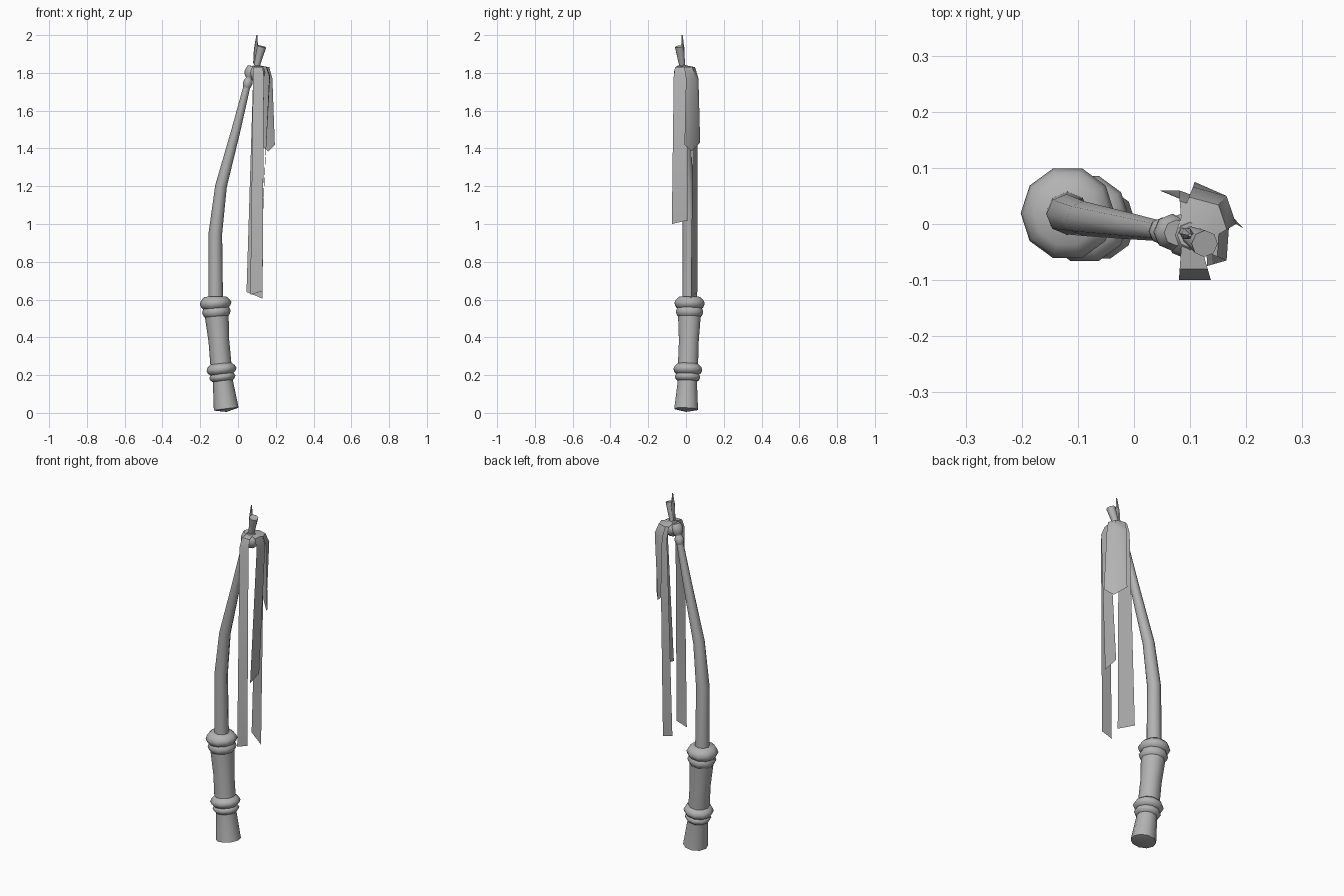
import bpy, bmesh
from math import cos, sin, pi, radians
from mathutils import Vector

cube = bpy.data.objects.get("Cube")
if cube:
    bpy.data.objects.remove(cube, do_unlink=True)

tone = (0.45, 0.45, 0.45, 1)
grey = bpy.data.materials.new("plain grey")
grey.use_nodes = True
grey.diffuse_color = tone
grey.node_tree.nodes["Principled BSDF"].inputs["Base Color"].default_value = tone

# Bent centre line of the whole whip, as x and height
SPINE = [(-0.06, 0), (-0.09, 0.25), (-0.12, 0.6), (-0.12, 0.95),
         (-0.09, 1.2), (-0.01, 1.5), (0.05, 1.74), (0.08, 1.85)]
KNOT = Vector((0.1, -0.02, 1.84))


def spine_point(height):
    """Point on the centre line, which also sways gently in depth."""
    for (x_low, low), (x_high, high) in zip(SPINE, SPINE[1:]):
        if height <= high:
            break
    x = x_low + (x_high - x_low) * (height - low) / (high - low)
    return Vector((x, 0.02 * sin(2.2 * height), height))


def finish(name, bm):
    mesh = bpy.data.meshes.new(name)
    bm.to_mesh(mesh)
    bm.free()
    mesh.materials.append(grey)
    obj = bpy.data.objects.new(name, mesh)
    bpy.context.collection.objects.link(obj)
    bpy.ops.object.select_all(action='DESELECT')
    obj.select_set(True)
    bpy.context.view_layer.objects.active = obj
    bpy.ops.object.shade_smooth_by_angle(angle=radians(50))


def sheet(bm, rows, closed=False):
    """Join rows of vertices with quads."""
    count = len(rows[0])
    for row, following in zip(rows, rows[1:]):
        for k in range(count if closed else count - 1):
            n = (k + 1) % count
            bm.faces.new((row[k], row[n], following[n], following[k]))


def tube(name, points, radii, sides=8, bulge=0):
    """Loft rings square to a path; bulge pushes out the lower end."""
    bm = bmesh.new()
    rings = []
    last = len(points) - 1
    for i, (point, radius) in enumerate(zip(points, radii)):
        axis = (points[min(i + 1, last)] - points[max(i - 1, 0)]).normalized()
        side = Vector((0, 1, 0)).cross(axis).normalized()
        depth = axis.cross(side)
        turns = [2 * pi * k / sides for k in range(sides)]
        rings.append([bm.verts.new(point + radius * (side * cos(a) + depth * sin(a))) for a in turns])
    sheet(bm, rings, closed=True)
    bm.faces.new(rings[-1])
    end = bm.verts.new(points[0] - bulge * (points[1] - points[0]).normalized())
    for k in range(sides):
        bm.faces.new((end, rings[0][(k + 1) % sides], rings[0][k]))
    finish(name, bm)


def spine_tube(name, profile, **options):
    """Tube along the centre line from (height, radius) pairs."""
    tube(name, [spine_point(h) for h, r in profile], [r for h, r in profile], **options)


def collar(name, height, radius, thickness, sides=10):
    """Rounded bead around the centre line."""
    steps = [k / 4 for k in range(5)]
    spine_tube(name, [(height + thickness * (t - 0.5), radius * (0.7 + 0.3 * sin(pi * t))) for t in steps],
               sides=sides)


def ribbon(name, shoulder, hem):
    """Cloth strip from the knot, over its shoulder and down to its hem."""
    bm = bmesh.new()
    shoulder = [Vector(p) for p in shoulder]
    middle = sum(shoulder, Vector()) / len(shoulder)
    start = [KNOT + (p - middle) * 0.5 for p in shoulder]
    crest = [s.lerp(p, 0.75) for s, p in zip(start, shoulder)]
    for p in crest:
        p.z = KNOT.z - 0.01
    sheet(bm, [[bm.verts.new(p) for p in row] for row in (start, crest, shoulder, hem)])
    finish(name, bm)


# Flared handle and bent tapering rod
spine_tube("handle", [(0.02, 0.066), (0.17, 0.053), (0.25, 0.056), (0.38, 0.055), (0.53, 0.064)],
           sides=10, bulge=0.015)
spine_tube("rod", [(0.58, 0.039), (0.95, 0.036), (1.2, 0.031), (1.5, 0.024), (1.74, 0.018), (1.8, 0.017)])

# Collars on the handle, each a pair of beads
for part, height, radius, thickness in (("lower_collar_base", 0.19, 0.07, 0.05),
                                        ("lower_collar_top", 0.23, 0.08, 0.06),
                                        ("upper_collar_base", 0.535, 0.076, 0.07),
                                        ("upper_collar_top", 0.58, 0.084, 0.07)):
    collar(part, height, radius, thickness)

# Knots at the end of the rod
collar("lower_knot", 1.745, 0.025, 0.05, sides=8)
collar("upper_knot", 1.805, 0.033, 0.06, sides=8)
drops = [Vector((0, 0, 0.02 * k)) for k in range(5)]
tube("ribbon_knot", [KNOT - drop for drop in reversed(drops)],
     [0.045 * sin(pi * (k + 1) / 6) for k in range(5)])

# Loose ends standing above the knot
stub_top = Vector((0.126, -0.035, 1.94))
tube("loose_end", [KNOT, KNOT.lerp(stub_top, 0.5), stub_top], [0.016, 0.02, 0.024])
tip_foot, tip_top = Vector((0.09, -0.015, 1.85)), Vector((0.1, -0.02, 2))
tube("tip", [tip_foot, tip_foot.lerp(tip_top, 0.5), tip_top], [0.01, 0.011, 0.003], sides=6)

# Hanging ribbons
ribbon("front_ribbon", [(0.08, -0.1, 1.78), (0.137, -0.1, 1.78)],
       [(0.065, -0.1, 0.625), (0.13, -0.1, 0.645)])
ribbon("side_ribbon", [(0.165, -0.065, 1.78), (0.17, 0.005, 1.78)],
       [(0.13, -0.075, 1), (0.128, 0.01, 1.02)])
ribbon("back_ribbon", [(0.08, 0.06, 1.77), (0.137, 0.04, 1.77)],
       [(0.045, 0.06, 0.64), (0.13, 0.025, 0.605)])
ribbon("short_wide_ribbon", [(0.182, 0, 1.77), (0.165, 0.05, 1.78), (0.105, 0.066, 1.77)],
       [(0.195, -0.008, 1.42), (0.16, 0.03, 1.385), (0.108, 0.075, 1.43)])
